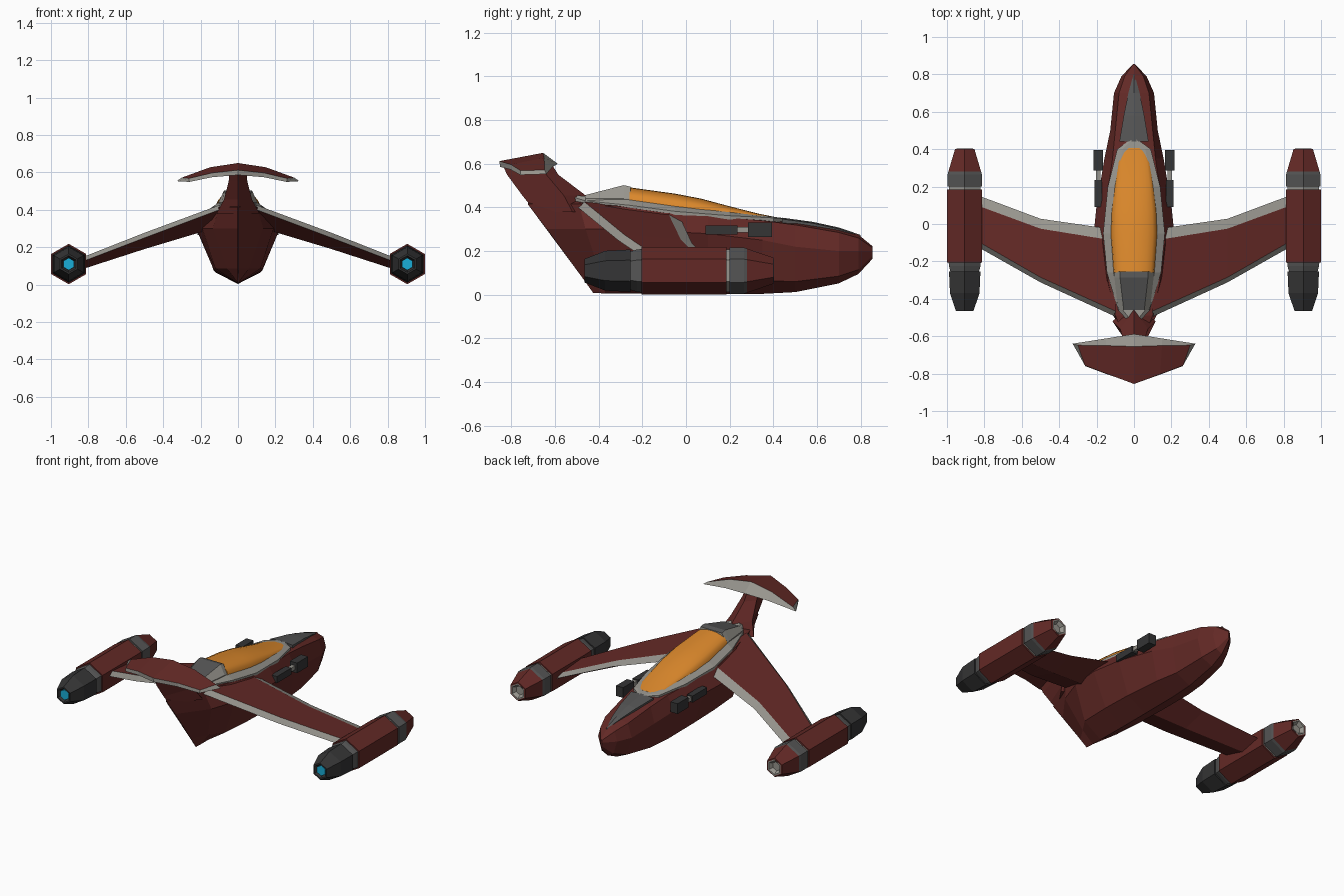
import bpy, bmesh, math

if "Cube" in bpy.data.objects:
    bpy.data.objects.remove(bpy.data.objects["Cube"])


def material(name, r, g, b):
    m = bpy.data.materials.new(name)
    m.diffuse_color = (r, g, b, 1)
    m.use_nodes = True
    m.node_tree.nodes["Principled BSDF"].inputs["Base Color"].default_value = m.diffuse_color
    return m


RED = material("red", .125, .022, .019)
LIGHT = material("light_grey", .31, .30, .27)
MID = material("mid_grey", .09, .09, .09)
DARK = material("dark_grey", .035, .035, .036)
AMBER = material("amber", .72, .25, .025)
CYAN = material("cyan", .01, .42, .68)


def loft(name, rings, mats, cap_mat=0, smooth=False):
    """Skin closed rings of points; mats[i] colours the strip after point i."""
    if not isinstance(mats, list):
        mats = [mats]
    n = len(rings[0])
    used = list(dict.fromkeys(mats))
    bm = bmesh.new()
    vs = [[bm.verts.new(p) for p in ring] for ring in rings]
    for a, b in zip(vs, vs[1:]):
        for i in range(n):
            j = (i + 1) % n
            f = bm.faces.new((a[i], a[j], b[j], b[i]))
            f.material_index = used.index(mats[i % len(mats)])
    for ring in (vs[0], vs[-1]):
        bm.faces.new(ring).material_index = cap_mat
    bmesh.ops.remove_doubles(bm, verts=bm.verts, dist=1e-4)
    bmesh.ops.dissolve_degenerate(bm, edges=bm.edges, dist=1e-5)
    bmesh.ops.recalc_face_normals(bm, faces=bm.faces)
    me = bpy.data.meshes.new(name)
    bm.to_mesh(me)
    bm.free()
    for m in used:
        me.materials.append(m)
    ob = bpy.data.objects.new(name, me)
    bpy.context.collection.objects.link(ob)
    if smooth:
        for p in me.polygons:
            p.use_smooth = True
    return ob


def both(half):
    """Close a right half outline with its mirror image."""
    return half + [(-x, y, z) for x, y, z in reversed(half) if x > 0]


# Hull: stations of keel, chine, side, shoulder and top
hull = [
    (.855, .165, (.004, .178), (.005, .2), (.004, .215), .222),
    (.79, .095, (.042, .115), (.067, .2), (.05, .26), .275),
    (.70, .052, (.075, .085), (.107, .2), (.08, .285), .302),
    (.50, .012, (.10, .06), (.127, .22), (.10, .32), .343),
    (.35, .004, (.12, .065), (.158, .25), (.115, .34), .348),
    (.10, .003, (.13, .075), (.2, .28), (.15, .36), .37),
    (-.10, .003, (.13, .08), (.22, .29), (.165, .375), .385),
    (-.30, .006, (.12, .085), (.19, .3), (.14, .405), .42),
]
rings = [both([(0, y, k), (c[0], y, c[1]), (s[0], y, s[1]), (u[0], y, u[1]), (0, y, t)])
         for y, k, c, s, u, t in hull]
# The stern rakes back to a sharp centre edge
rings.append(both([(0, -.37, .006), (.06, -.39, .087), (.135, -.46, .3), (.1, -.49, .415), (0, -.49, .44)]))
rings.append(both([(0, -.425, .008), (.002, -.48, .085), (.003, -.637, .3), (.003, -.725, .415), (0, -.725, .42)]))
loft("hull", rings, RED)

# Tail stem
loft("tail_stem", [[(0, a, z), (w, b, z), (0, c, z), (-w, b, z)] for z, a, b, c, w in (
    (.38, -.42, -.52, -.69, .115), (.455, -.46, -.56, -.75, .075),
    (.55, -.585, -.64, -.82, .05), (.605, -.62, -.68, -.845, .045))], RED)


# T-shaped tail plane: leading edge, ridge, upper and lower trailing edge
def tail_ring(pts, s):
    return [(s * x, y, z) for x, y, z in pts]


tip = [(.328, -.64, .553), (.30, -.648, .572), (.262, -.757, .568), (.26, -.76, .549)]
mid = [(.15, -.612, .585), (.15, -.65, .627), (.14, -.803, .597), (.14, -.805, .574)]
centre = [(0, -.588, .60), (0, -.655, .65), (0, -.855, .612), (0, -.852, .586)]
loft("tail_plane", [tail_ring(tip, -1), tail_ring(mid, -1), centre, mid, tip],
     [LIGHT, RED, LIGHT, RED])

# Grey cockpit rim: y, outer x/z, inner x/z
rim = [(.455, .015, .347, .008, .35), (.40, .09, .352, .06, .357), (.2, .14, .362, .105, .378),
       (-.05, .165, .382, .125, .405), (-.26, .145, .41, .11, .435), (-.46, .085, .43, .06, .452),
       (-.51, .04, .445, .02, .455)]
loft("cockpit_rim", [both([(ox, y, oz - .05), (ox, y, oz), (ix, y, iz)])
                     for y, ox, oz, ix, iz in rim], LIGHT)

# Canopy: arched sections
rings = []
for y, w, base, top in ((.405, .055, .352, .357), (.33, .085, .358, .372), (.2, .105, .37, .405),
                        (.07, .12, .385, .44), (-.05, .125, .4, .463), (-.26, .11, .43, .492)):
    rings.append([(w * math.cos(a), y, base + (top - base) * math.sin(a) ** .8)
                  for a in (math.pi * i / 10 for i in range(10))] + [(-w, y, base)])
canopy = loft("canopy", rings, AMBER, smooth=True)
bpy.context.view_layer.objects.active = canopy
canopy.select_set(True)
bpy.ops.object.shade_smooth_by_angle(angle=math.radians(40))

# Fairing behind the canopy and panel on the nose
loft("canopy_fairing", [both([(w + .03, y, .40), (w + .03, y, b), (w, y, t)]) for y, w, b, t in (
    (-.255, .075, .44, .495), (-.285, .075, .44, .502), (-.46, .055, .44, .457))],
    [LIGHT, LIGHT, MID, LIGHT, LIGHT])
loft("nose_panel", [both([(w, y, z - .04), (w, y, z - .006), (0, y, z)]) for y, w, z in (
    (.80, .003, .274), (.70, .03, .308), (.58, .055, .334), (.44, .078, .353))], MID)


# Hexagonal engine piece along y
def hexes(name, x, profile, mat):
    return loft(name, [[(x + r * math.sin(math.pi * i / 3), y, .11 + r * math.cos(math.pi * i / 3))
                        for i in range(6)] for y, r in profile], mat)


def box(name, x, y0, y1, z0, z1, w, mat):
    return loft(name, [[(x - w, y, z0), (x + w, y, z0), (x + w, y, z1), (x - w, y, z1)]
                       for y in (y0, y1)], mat)


# Wing stations: leading edge, front of top, rear of top, trailing edge, belly
wing = [
    (.10, [(-.03, .36), (-.09, .39), (-.465, .425), (-.495, .40), (-.28, .31)]),
    (.50, [(.028, .235), (-.025, .255), (-.285, .277), (-.312, .25), (-.13, .19)]),
    (.84, [(.155, .11), (.10, .128), (-.09, .143), (-.12, .12), (.02, .08)]),
]
for side, s in (("left", -1), ("right", 1)):
    loft("wing_" + side, [[(s * x, y, z) for y, z in pts] for x, pts in wing],
         [LIGHT, RED, LIGHT, RED, RED])

    # Engine pod
    ex = s * .905
    parts = [
        ("engine_nose", [(.28, .101), (.40, .06), (.40, .05), (.37, .035)], RED),
        ("engine_inlet", [(.38, .03), (.403, .052), (.403, .044), (.375, .026)], LIGHT),
        ("engine_collar", [(.20, .106), (.265, .106), (.28, .101)], MID),
        ("engine_band", [(.175, .097), (.205, .097)], LIGHT),
        ("engine_body", [(-.205, .108), (.185, .108)], RED),
        ("engine_neck", [(-.265, .085), (-.225, .097), (-.20, .10)], MID),
        ("engine_nozzle", [(-.44, .034), (-.465, .045), (-.465, .054), (-.37, .091), (-.255, .097)], DARK),
        ("engine_glow", [(-.455, .033), (-.43, .033)], CYAN),
    ]
    for name, profile, mat in parts:
        hexes(name + "_" + side, ex, profile, mat)

    # Gun
    gx = s * .192
    box("gun_mount_" + side, gx, .09, .235, .275, .317, .02, DARK)
    box("gun_barrel_" + side, gx, .23, .30, .285, .31, .012, LIGHT)
    box("gun_muzzle_" + side, gx, .285, .395, .265, .33, .025, DARK)
